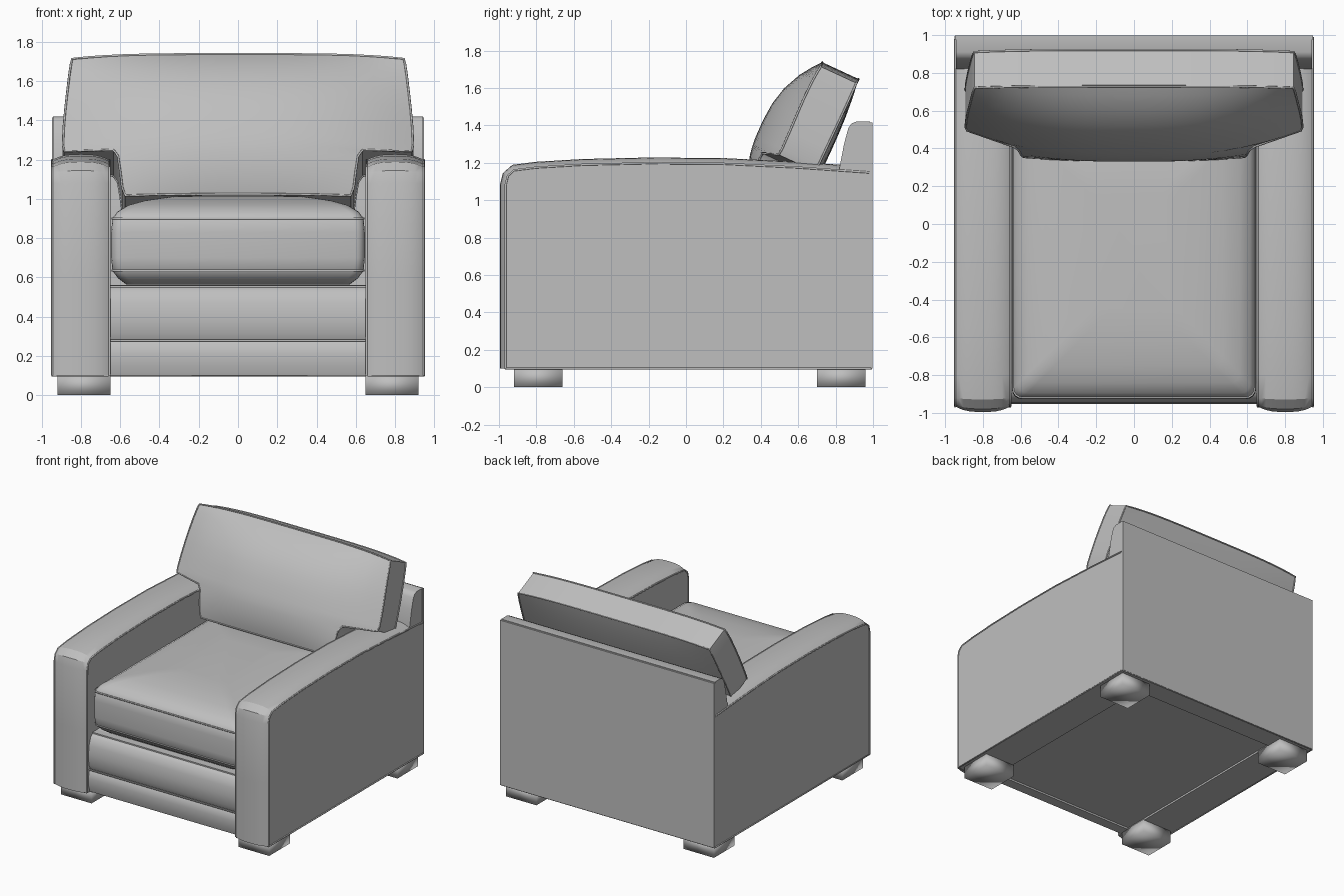
import bpy, bmesh, math
from mathutils import Vector

if "Cube" in bpy.data.objects:
    bpy.data.objects.remove(bpy.data.objects["Cube"])

fabric = bpy.data.materials.new("grey_fabric")
fabric.diffuse_color = (0.52, 0.52, 0.52, 1)
fabric.use_nodes = True
fabric.node_tree.nodes["Principled BSDF"].inputs["Base Color"].default_value = fabric.diffuse_color


def finish(name, bm, angle=38):
    bmesh.ops.recalc_face_normals(bm, faces=bm.faces)
    me = bpy.data.meshes.new(name)
    bm.to_mesh(me)
    bm.free()
    ob = bpy.data.objects.new(name, me)
    bpy.context.collection.objects.link(ob)
    me.materials.append(fabric)
    bpy.ops.object.select_all(action='DESELECT')
    ob.select_set(True)
    bpy.context.view_layer.objects.active = ob
    bpy.ops.object.shade_smooth_by_angle(angle=math.radians(angle))
    return ob


def box(name, x0, x1, y0, y1, z0, z1, angle=38):
    bm = bmesh.new()
    bmesh.ops.create_cube(bm, size=1)
    for v in bm.verts:
        v.co = ((x0 + x1) / 2 + v.co.x * (x1 - x0),
                (y0 + y1) / 2 + v.co.y * (y1 - y0),
                (z0 + z1) / 2 + v.co.z * (z1 - z0))
    return finish(name, bm, angle)


def extrude_x(name, profile, half):
    """Closed yz profile extruded across x."""
    bm = bmesh.new()
    a, b = ([bm.verts.new((x, y, z)) for y, z in profile] for x in (-half, half))
    n = len(profile)
    for i in range(n):
        j = (i + 1) % n
        bm.faces.new((a[i], a[j], b[j], b[i]))
    bm.faces.new(a)
    bm.faces.new(b)
    return finish(name, bm)


def welt(name, pts, closed=False, radius=0.006):
    """Thin piping along a seam."""
    cu = bpy.data.curves.new(name, 'CURVE')
    cu.dimensions = '3D'
    cu.bevel_depth = radius
    cu.bevel_resolution = 1
    sp = cu.splines.new('POLY')
    sp.points.add(len(pts) - 1)
    for p, co in zip(sp.points, pts):
        p.co = (*co, 1)
    sp.use_cyclic_u = closed
    ob = bpy.data.objects.new(name, cu)
    bpy.context.collection.objects.link(ob)
    cu.materials.append(fabric)


# arms: flat sides with a crowned strip running up the front and over the top
ARM = [(-.965, .1), (-.965, .6), (-.965, 1.08), (-.953, 1.13), (-.92, 1.16), (-.8, 1.175),
       (-.55, 1.19), (-.2, 1.198), (.2, 1.195), (.6, 1.175), (.98, 1.148)]
X_IN, X_OUT = .655, .947


def arm(name, side):
    bm = bmesh.new()
    cols = 12
    strip = []
    for i, (y, z) in enumerate(ARM):
        p, q = ARM[max(i - 1, 0)], ARM[min(i + 1, len(ARM) - 1)]
        n = Vector((-(q[1] - p[1]), q[0] - p[0])).normalized()
        row = []
        for k in range(cols + 1):
            t = -math.cos(math.pi * k / cols)
            d = .03 * (1 - abs(t) ** 3)
            x = side * ((X_IN + X_OUT) / 2 + t * (X_OUT - X_IN) / 2)
            row.append(bm.verts.new((x, y + n.x * d, z + n.y * d)))
        strip.append(row)
    for a, b in zip(strip, strip[1:]):
        for k in range(cols):
            bm.faces.new((a[k], a[k + 1], b[k + 1], b[k]))
    low = [bm.verts.new((side * x, .98, .1)) for x in (X_IN, X_OUT)]
    bm.faces.new([r[0] for r in strip] + [low[0]])
    bm.faces.new([r[-1] for r in strip] + [low[1]])
    bm.faces.new(strip[0] + [low[1], low[0]])
    bm.faces.new(strip[-1] + [low[1], low[0]])
    finish(name, bm, 32)
    for label, x in (("inner", X_IN), ("outer", X_OUT)):
        welt(f"{name}_{label}_welt", [(side * x, y, z) for y, z in ARM])


arm("left_arm", -1)
arm("right_arm", 1)

# back frame, rear panel and seat deck
extrude_x("back_frame", [(.82, .1), (.82, 1.17), (.845, 1.3), (.868, 1.385), (.885, 1.41),
                         (.91, 1.42), (.985, 1.42), (.985, .1)], .943)
box("rear_panel", -.947, .947, .978, .998, .1, 1.415)
box("seat_deck", -.7, .7, -.9, .85, .115, .56)

# front rails, softly bulging
extrude_x("lower_rail", [(-.85, .1), (-.935, .1), (-.95, .15), (-.952, .21), (-.945, .26),
                         (-.93, .278), (-.85, .278)], .67)
extrude_x("upper_rail", [(-.8, .28), (-.93, .28), (-.948, .32), (-.952, .4), (-.945, .47),
                         (-.925, .53), (-.89, .558), (-.8, .562)], .67)
welt("rail_welt", [(-.67, -.945, .279), (.67, -.945, .279)])

# welt around the bottom edge
welt("base_welt", [(-.947, -.97, .1), (.947, -.97, .1), (.947, .99, .1), (-.947, .99, .1)][2:]
     + [(-.947, -.965, .1), (-.66, -.965, .1)])
welt("base_side_welt", [(.947, .99, .1), (.947, -.965, .1), (.66, -.965, .1)])


# seat cushion: stacked rounded rectangles
def rounded_ring(inset, z):
    hx, hy = .64 - inset, .77 - inset
    r = .05
    pts = []
    for c, (sx, sy) in enumerate(((1, 1), (-1, 1), (-1, -1), (1, -1))):
        for k in range(5):
            a = math.pi / 2 * (c + k / 4)
            pts.append((sx * (hx - r) + r * math.cos(a),
                        -.15 + sy * (hy - r) + r * math.sin(a), z))
    return pts


bm = bmesh.new()
rings = [[bm.verts.new(p) for p in rounded_ring(i, z)] for i, z in
         ((.07, .565), (.03, .595), (0, .635), (-.006, .7), (-.006, .83), (0, .9),
          (.025, .935), (.08, .968), (.17, .993), (.3, 1.012), (.45, 1.02))]
for a, b in zip(rings, rings[1:]):
    for i in range(len(a)):
        j = (i + 1) % len(a)
        bm.faces.new((a[i], a[j], b[j], b[i]))
bm.faces.new(rings[0])
bm.faces.new(rings[-1])
finish("seat_cushion", bm, 50)
for label, z in (("lower", .635), ("upper", .9)):
    welt(f"seat_{label}_welt", rounded_ring(0, z), True)

# back cushion: leaning T shape, rows of (height along cushion, half width)
ROWS = [(0, .575), (.04, .59), (.12, .6), (.2, .612), (.235, .635), (.265, .885), (.3, .892),
        (.4, .888), (.5, .88), (.6, .87), (.7, .86), (.77, .852), (.812, .845)]
COLS = 20


def cushion_point(v, hw, s, front):
    x = s * hw
    puff = max(0, 1 - (abs(v - .37) / .445) ** 2.5) * (1 - min(1, abs(x) / .9) ** 2.5)
    w = .16 * puff if front else -.21 - .03 * puff
    if v > .265:
        v -= .025 * abs(s) ** 4 * (v / .812) ** 6
    return (x, .39 + .42 * v - .907 * w, 1.0 + .907 * v + .42 * w)


bm = bmesh.new()
grids = []
for front in (True, False):
    grids.append([[bm.verts.new(cushion_point(v, hw, -1 + 2 * k / COLS, front))
                   for k in range(COLS + 1)] for v, hw in ROWS])
for g in grids:
    for a, b in zip(g, g[1:]):
        for k in range(COLS):
            bm.faces.new((a[k], a[k + 1], b[k + 1], b[k]))


def outline(g):
    return g[0] + [r[-1] for r in g[1:]] + g[-1][-2::-1] + [r[0] for r in g[-2:0:-1]]


f, b = outline(grids[0]), outline(grids[1])
for i in range(len(f)):
    j = (i + 1) % len(f)
    bm.faces.new((f[i], f[j], b[j], b[i]))
seams = [[v.co.copy() for v in loop] for loop in (f, b)]
finish("back_cushion", bm, 45)
for label, loop in zip(("front", "rear"), seams):
    welt(f"back_cushion_{label}_welt", loop, True)

# feet
for sx, xn in ((-1, "left"), (1, "right")):
    for y, yn in ((-.79, "front"), (.83, "rear")):
        x = sx * .785
        box(f"{yn}_{xn}_foot", x - .135, x + .135, y - .13, y + .13, 0, .105, 100)
